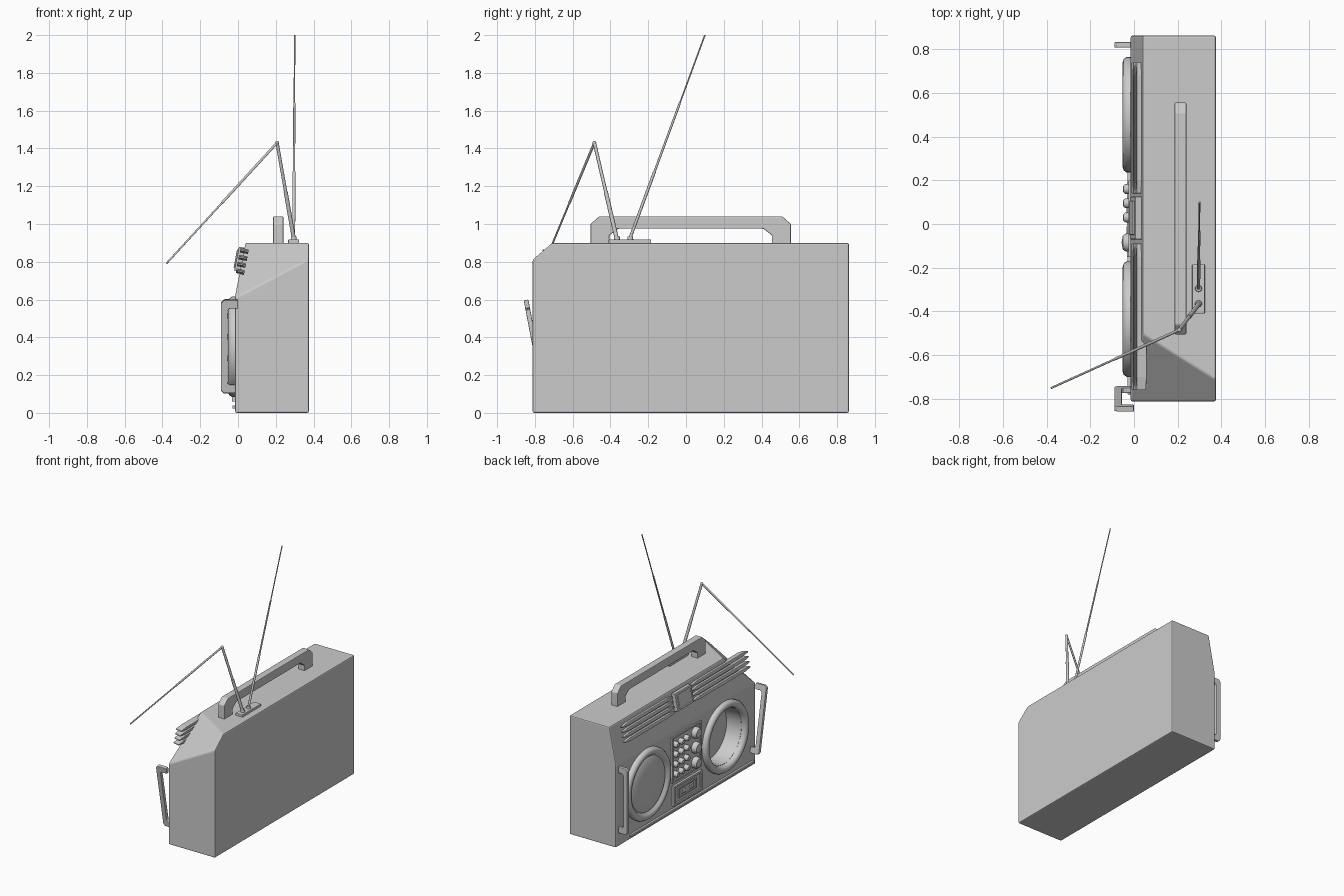
import bpy, bmesh
from math import pi, atan
from mathutils import Vector

if "Cube" in bpy.data.objects:
    bpy.data.objects.remove(bpy.data.objects["Cube"])

FRONT = -0.015            # the speaker face looks toward -x
SLOPE = atan(0.196)       # lean of the upper front panel


def finish(name, bm, bevel=0, smooth=False):
    bmesh.ops.recalc_face_normals(bm, faces=bm.faces[:])
    me = bpy.data.meshes.new(name)
    bm.to_mesh(me)
    bm.free()
    ob = bpy.data.objects.new(name, me)
    bpy.context.collection.objects.link(ob)
    if bevel:
        m = ob.modifiers.new("bevel", 'BEVEL')
        m.width, m.segments, m.limit_method = bevel, 2, 'ANGLE'
    if smooth:
        bpy.ops.object.select_all(action='DESELECT')
        ob.select_set(True)
        bpy.context.view_layer.objects.active = ob
        bpy.ops.object.shade_smooth_by_angle(angle=0.7)
    return ob


def prism_bm(axis, pts, a, b):
    bm = bmesh.new()
    co = (lambda p, t: (t, p[0], p[1])) if axis == 'x' else (lambda p, t: (p[0], t, p[1]))
    f = bm.faces.new([bm.verts.new(co(p, a)) for p in pts])
    r = bmesh.ops.extrude_face_region(bm, geom=[f])
    d = Vector((b - a, 0, 0)) if axis == 'x' else Vector((0, b - a, 0))
    bmesh.ops.translate(bm, vec=d, verts=[v for v in r['geom'] if isinstance(v, bmesh.types.BMVert)])
    return bm


def box(name, x0, x1, y0, y1, z0, z1, bevel=0.004):
    return finish(name, prism_bm('x', [(y0, z0), (y1, z0), (y1, z1), (y0, z1)], x0, x1), bevel)


def frame(name, x0, x1, y0, y1, z0, z1, t):
    for i, (a, b, c, d) in enumerate([(y0, y1, z0, z0 + t), (y0, y1, z1 - t, z1),
                                      (y0, y0 + t, z0 + t, z1 - t), (y1 - t, y1, z0 + t, z1 - t)]):
        box(f"{name}_{i + 1}", x0, x1, a, b, c, d, 0)


def lathe(name, y, z, prof, steps=40):
    # prof holds (radius, distance out of the front face)
    bm = bmesh.new()
    vs = [bm.verts.new((FRONT - h, y + r, z)) for r, h in prof]
    es = [bm.edges.new(e) for e in zip(vs, vs[1:])]
    bmesh.ops.spin(bm, geom=vs + es, cent=(FRONT, y, z), axis=(1, 0, 0), angle=2 * pi, steps=steps)
    bmesh.ops.remove_doubles(bm, verts=bm.verts[:], dist=1e-5)
    return finish(name, bm, smooth=True)


def rod(name, p, q, r0, r1):
    p, q = Vector(p), Vector(q)
    bm = bmesh.new()
    bmesh.ops.create_cone(bm, cap_ends=True, segments=10, radius1=r0, radius2=r1, depth=(q - p).length)
    ob = finish(name, bm, smooth=True)
    ob.location = (p + q) / 2
    ob.rotation_euler = (q - p).to_track_quat('Z', 'Y').to_euler()
    return ob


# body with sloped upper front and one corner cut off
bm = prism_bm('y', [(FRONT, 0), (0.375, 0), (0.375, 0.9), (0.04, 0.9), (FRONT, 0.62)], -0.812, 0.862)
cut = bmesh.ops.bisect_plane(bm, geom=bm.verts[:] + bm.edges[:] + bm.faces[:], plane_co=(0.375, -0.812, 0.815),
                             plane_no=(-0.53, -0.85, 1), clear_outer=True)
bmesh.ops.holes_fill(bm, edges=[e for e in bm.edges if e.is_boundary])
body = finish("body", bm, 0.008)

# speakers: left is covered, right is an open cone set in a hole
Y_L, Y_R, Z_S = 0.5, -0.435, 0.35
ring = [(0.265, -0.005), (0.265, 0.018), (0.255, 0.032), (0.24, 0.037), (0.222, 0.032), (0.212, 0.018)]
lathe("covered_speaker", Y_L, Z_S, ring + [(0.205, 0.016), (0.195, 0.022), (0.12, 0.032), (0, 0.036)])
lathe("open_speaker_ring", Y_R, Z_S, ring + [(0.205, -0.02), (0.2, -0.12)])
lathe("open_speaker_back", Y_R, Z_S, [(0.205, -0.12), (0.18, -0.115), (0.07, -0.13), (0, -0.13)])
cutter = lathe("speaker_cutter", Y_R, Z_S, [(0, 0.1), (0.207, 0.1), (0.207, -0.14), (0, -0.14)])
cutter.hide_render = True
cutter.hide_viewport = True
m = body.modifiers.new("speaker_hole", 'BOOLEAN')
m.object, m.operation, m.solver = cutter, 'DIFFERENCE', 'EXACT'

# keypad with small buttons and large knobs
frame("keypad_frame", FRONT - 0.01, FRONT + 0.01, -0.15, 0.2, 0.235, 0.58, 0.012)
for r in range(4):
    for c in range(3):
        lathe(f"button_{r}_{c}", 0.16 - 0.065 * c, 0.52 - 0.075 * r,
              [(0.022, -0.005), (0.022, 0.025), (0.015, 0.034), (0, 0.036)], 14)
for r in range(3):
    lathe(f"knob_{r}", -0.085, 0.515 - 0.113 * r,
          [(0.043, -0.005), (0.041, 0.022), (0.032, 0.036), (0, 0.042)], 20)

# cassette door
box("cassette_door", FRONT - 0.008, FRONT + 0.01, -0.15, 0.19, 0.06, 0.21)
frame("cassette_door_frame", FRONT - 0.018, FRONT, -0.15, 0.19, 0.06, 0.21, 0.015)
frame("cassette_window", FRONT - 0.016, FRONT, -0.09, 0.13, 0.1, 0.175, 0.01)
for y in (-0.03, 0.07):
    box("cassette_reel", FRONT - 0.02, FRONT, y - 0.02, y + 0.02, 0.12, 0.155)

# lower trim strip
box("trim_strip", FRONT - 0.015, FRONT + 0.01, -0.78, 0.7, 0.022, 0.04)

# slats on the sloped panel, the right set runs out over the cut corner
for side, y0, y1 in (("left", 0.14, 0.74), ("right", -0.76, -0.09)):
    for i in range(4):
        t = 0.037 * (i - 1.5)
        h, p = 0.012, 0.004
        bm = prism_bm('x', [(y0, -p), (y0 + 0.06, -h), (y1 - 0.06, -h), (y1, -p),
                            (y1, p), (y1 - 0.06, h), (y0 + 0.06, h), (y0, p)], -0.02, 0.025)
        s = finish(f"{side}_slat_{i + 1}", bm, 0.003)
        s.location = (0.02 + 0.192 * t, 0, 0.803 + 0.98 * t)
        s.rotation_euler.y = SLOPE

# tuner box between the slats
tuner = box("tuner_box", -0.03, 0.03, -0.07, 0.125, -0.065, 0.065)
lip = box("tuner_lip", -0.037, 0, -0.05, 0.105, -0.05, 0.05)
for ob in (tuner, lip):
    ob.location = (0.022, 0, 0.81)
    ob.rotation_euler.y = SLOPE

# top carrying handle
half = [(0.53, 0.895), (0.53, 1.0), (0.485, 1.04)]
inner = [(0.385, 0.975), (0.43, 0.94), (0.43, 0.895)]
loop = half + [(-y, z) for y, z in half[::-1]] + [(-y, z) for y, z in inner[::-1]] + inner
finish("top_handle", prism_bm('x', [(y + 0.025, z) for y, z in loop], 0.186, 0.24), 0.005)

# side handles, the right one hangs at a tilt
grip = [(0.0, 0.25), (-0.075, 0.25), (-0.09, 0.235), (-0.09, -0.235), (-0.075, -0.25), (-0.015, -0.25),
        (-0.015, -0.205), (-0.045, -0.205), (-0.055, -0.195), (-0.055, 0.195), (-0.045, 0.205), (0.0, 0.205)]
for name, y, tilt in (("left_side_handle", 0.82, 0), ("right_side_handle", -0.8, 0.188)):
    g = finish(name, prism_bm('y', grip, -0.0125, 0.0125), 0.004)
    g.location = (0, y, 0.352)
    g.rotation_euler.x = tilt

# aerials on a base plate: one straight, one bent
box("aerial_base", 0.266, 0.324, -0.41, -0.185, 0.895, 0.918)
for y in (-0.365, -0.295):
    rod("aerial_pivot", (0.295, y, 0.91), (0.295, y, 0.935), 0.017, 0.014)


def aerial(name, p, q, radii):
    p, q = Vector(p), Vector(q)
    n = len(radii)
    for i, r in enumerate(radii):
        rod(f"{name}_{i + 1}", p.lerp(q, i / n), p.lerp(q, (i + 1) / n), r, r)


aerial("straight_aerial", (0.295, -0.3, 0.915), (0.3, 0.1, 2.0), (0.008, 0.006, 0.004))
bend = (0.207, -0.485, 1.43)
aerial("bent_aerial_lower", (0.297, -0.365, 0.915), bend, (0.011, 0.009))
aerial("bent_aerial_upper", bend, (-0.378, -0.75, 0.792), (0.007, 0.005))
bm = bmesh.new()
bmesh.ops.create_icosphere(bm, subdivisions=2, radius=0.0105)
finish("aerial_bend", bm, smooth=True).location = bend
